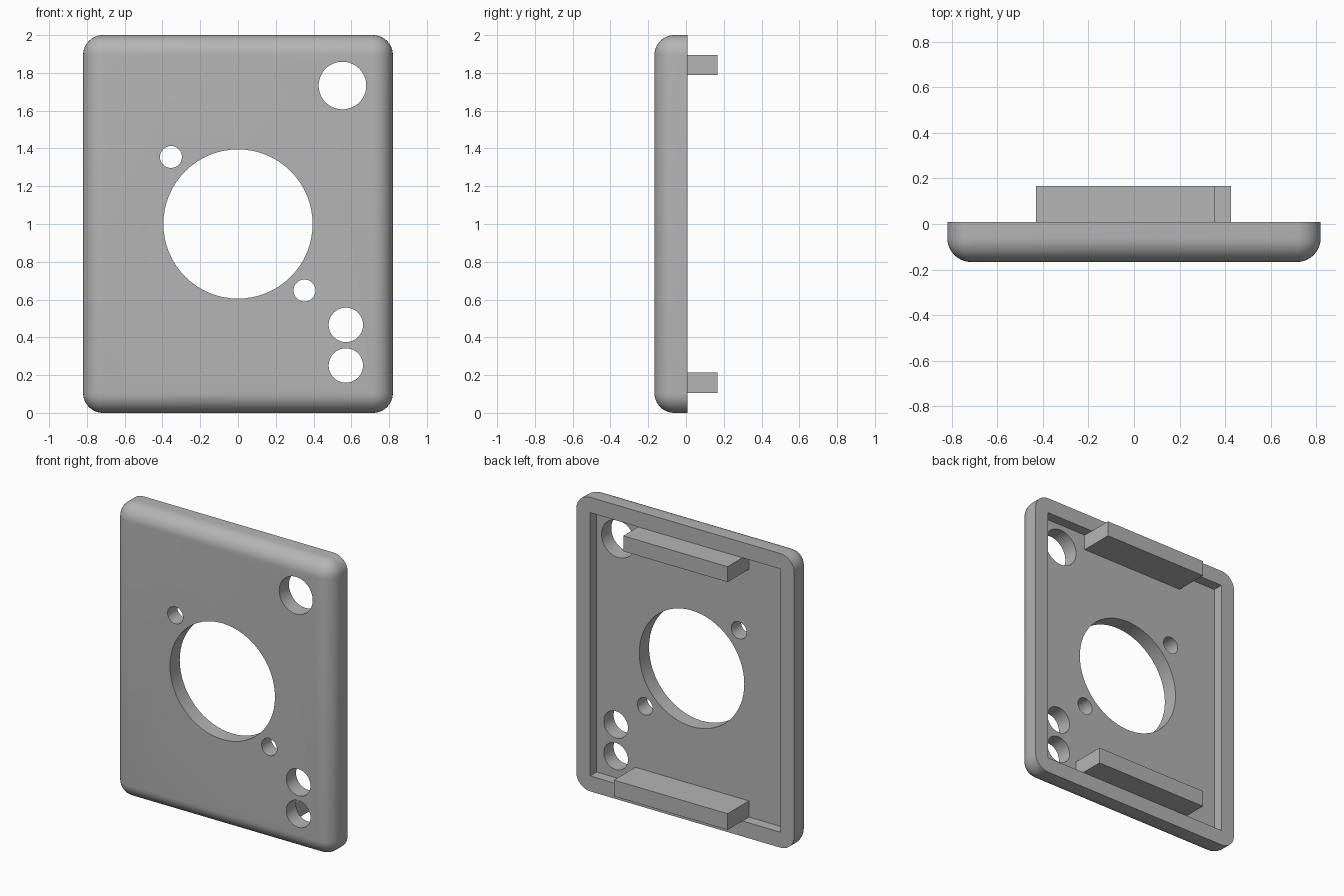
import bpy, bmesh
from mathutils import Matrix, Vector

if "Cube" in bpy.data.objects:
    bpy.data.objects.remove(bpy.data.objects["Cube"])

grey = bpy.data.materials.new("plain_grey")
grey.diffuse_color = (0.46, 0.46, 0.46, 1)
grey.use_nodes = True
grey.node_tree.nodes["Principled BSDF"].inputs["Base Color"].default_value = grey.diffuse_color

WALL = 0.105                      # rim width, plate thickness and fillet radius
FRONT, RIM, BACK = -0.167, 0.008, 0.167
FLOOR = FRONT + WALL
HALF_W, TOP = 0.82, 2.0


def finish(bm, name):
    mesh = bpy.data.meshes.new(name)
    bm.to_mesh(mesh)
    bm.free()
    mesh.materials.append(grey)
    obj = bpy.data.objects.new(name, mesh)
    bpy.context.collection.objects.link(obj)
    return obj


def box(name, lo, hi, fillet=0.0):
    lo, hi = Vector(lo), Vector(hi)
    bm = bmesh.new()
    bmesh.ops.create_cube(bm, size=1, matrix=Matrix.Translation((lo + hi) / 2)
                          @ Matrix.Diagonal((*(hi - lo), 1)))
    if fillet:
        # round every edge except those around the open back
        edges = [e for e in bm.edges if any(v.co.y < hi.y - 1e-4 for v in e.verts)]
        bmesh.ops.bevel(bm, geom=edges, offset=fillet, segments=10,
                        profile=0.5, affect='EDGES')
    return finish(bm, name)


def hole_cutter(x, z, radius):
    bm = bmesh.new()
    bmesh.ops.create_cone(bm, cap_ends=True, segments=64, radius1=radius,
                          radius2=radius, depth=1,
                          matrix=Matrix.Translation((x, 0, z)) @ Matrix.Rotation(1.5707963, 4, 'X'))
    return finish(bm, "hole_cutter")


# cover plate with rounded front edges
cover = box("cover_plate", (-HALF_W, FRONT, 0), (HALF_W, RIM, TOP), WALL)

# hollow back, large opening, two screw holes, and button holes
cutters = [box("cavity_cutter", (-HALF_W + WALL, FLOOR, WALL),
               (HALF_W - WALL, 0.5, TOP - WALL))]
holes = [(0, 1.0, 0.395), (-0.355, 1.355, 0.058), (0.352, 0.648, 0.058),
         (0.553, 1.733, 0.126), (0.571, 0.466, 0.091), (0.571, 0.251, 0.091)]
cutters += [hole_cutter(*h) for h in holes]

bpy.context.view_layer.objects.active = cover
for cutter in cutters:
    mod = cover.modifiers.new("cut", 'BOOLEAN')
    mod.operation, mod.solver, mod.object = 'DIFFERENCE', 'EXACT', cutter
    bpy.ops.object.modifier_apply(modifier=mod.name)
    bpy.data.objects.remove(cutter)

bpy.ops.object.select_all(action='DESELECT')
cover.select_set(True)
bpy.ops.object.shade_smooth_by_angle(angle=0.6)

# mounting tabs standing on the cavity floor
box("top_tab", (-0.43, FLOOR, TOP - 2 * WALL), (0.355, BACK, TOP - WALL))
box("bottom_tab", (-0.43, FLOOR, WALL), (0.425, BACK, 2 * WALL + 0.005))
